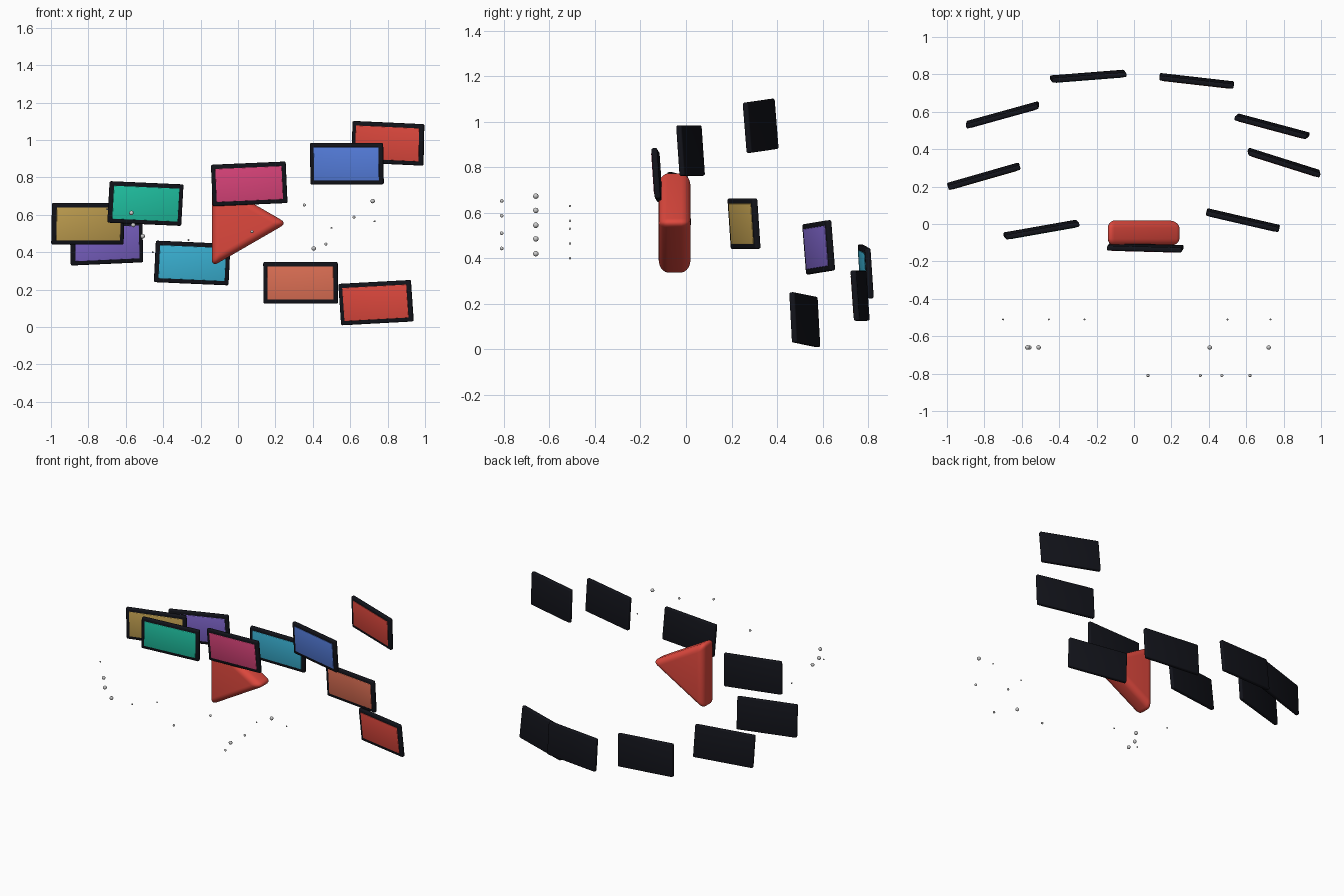
import bpy, bmesh
from math import radians, cos, sin, tau

if "Cube" in bpy.data.objects:
    bpy.data.objects.remove(bpy.data.objects["Cube"])


def material(name, rgb):
    """Material from 0-255 display colour."""
    m = bpy.data.materials.new(name)
    m.diffuse_color = (*[(c / 255) ** 2.2 for c in rgb], 1)
    m.use_nodes = True
    m.node_tree.nodes["Principled BSDF"].inputs["Base Color"].default_value = m.diffuse_color
    return m


def finish(obj, bevel=0, segments=3):
    bpy.ops.object.select_all(action='DESELECT')
    obj.select_set(True)
    bpy.context.view_layer.objects.active = obj
    if bevel:
        mod = obj.modifiers.new("round_edges", 'BEVEL')
        mod.width, mod.segments, mod.limit_method = bevel, segments, 'ANGLE'
        bpy.ops.object.modifier_apply(modifier=mod.name)
    bpy.ops.object.shade_smooth_by_angle(angle=radians(35))


def box(name, size, mat, bevel, offset=0):
    """Rounded box centred on its origin, shifted along local y."""
    bpy.ops.mesh.primitive_cube_add(size=1)
    obj = bpy.context.object
    obj.name = name
    for v in obj.data.vertices:
        v.co = (v.co.x * size[0], v.co.y * size[1] + offset, v.co.z * size[2])
    obj.data.materials.append(mat)
    finish(obj, bevel)
    return obj


frame_mat = material("frame_black", (25, 26, 32))
red = material("red", (222, 74, 64))

# Screens spiralling around the centre: colour, x, y, z, roll, yaw
screens = [
    ("green", (38, 198, 165), -0.495, -0.03, 0.66, -2.5, 10),
    ("gold", (200, 165, 85), -0.803, 0.255, 0.552, 0, 16),
    ("purple", (128, 103, 205), -0.703, 0.583, 0.448, 2.5, 15.5),
    ("cyan", (62, 180, 215), -0.245, 0.79, 0.342, -2.5, 4.5),
    ("salmon", (222, 112, 86), 0.335, 0.765, 0.236, 0, -6.5),
    ("red_low", (222, 74, 64), 0.738, 0.522, 0.13, 3, -15),
    ("red_high", (222, 74, 64), 0.802, 0.328, 0.982, -2.5, -17.5),
    ("blue", (86, 125, 220), 0.582, 0.02, 0.873, 0, -13),
    ("pink", (218, 70, 122), 0.06, -0.127, 0.765, 2.5, -1.5),
]
for name, rgb, x, y, z, roll, yaw in screens:
    frame = box("frame_" + name, (0.40, 0.026, 0.222), frame_mat, 0.008)
    panel = box("screen_" + name, (0.356, 0.006, 0.178),
                material("screen_" + name, rgb), 0.002, offset=-0.0125)
    for obj in (frame, panel):
        obj.location = (x, y, z)
        obj.rotation_euler = (radians(4), radians(-roll), radians(yaw))

# Central rounded triangle pointing right
bm = bmesh.new()
R = 0.268
face = bm.faces.new([bm.verts.new((R * cos(k * tau / 3), -0.07, R * sin(k * tau / 3)))
                     for k in range(3)])
ext = bmesh.ops.extrude_face_region(bm, geom=[face])
bmesh.ops.translate(bm, vec=(0, 0.14, 0),
                    verts=[g for g in ext["geom"] if isinstance(g, bmesh.types.BMVert)])
bmesh.ops.recalc_face_normals(bm, faces=bm.faces)
mesh = bpy.data.meshes.new("triangle")
bm.to_mesh(mesh)
bm.free()
triangle = bpy.data.objects.new("central_triangle", mesh)
bpy.context.collection.objects.link(triangle)
mesh.materials.append(red)
triangle.location = (-0.006, -0.05, 0.555)
finish(triangle, 0.04, 5)

# Floating specks in three layers: y, radius, (x, z) positions
layers = [
    (-0.51, 0.005, [(-0.70, 0.63), (-0.455, 0.40), (-0.265, 0.465), (0.50, 0.53), (0.73, 0.565)]),
    (-0.66, 0.012, [(-0.57, 0.61), (-0.56, 0.545), (-0.51, 0.485), (0.405, 0.42), (0.72, 0.673)]),
    (-0.81, 0.008, [(0.075, 0.51), (0.355, 0.652), (0.47, 0.443), (0.62, 0.587)]),
]
for y, r, points in layers:
    for x, z in points:
        bpy.ops.mesh.primitive_uv_sphere_add(segments=12, ring_count=8, radius=r,
                                             location=(x, y, z))
        bpy.context.object.name = "speck"
        finish(bpy.context.object)
